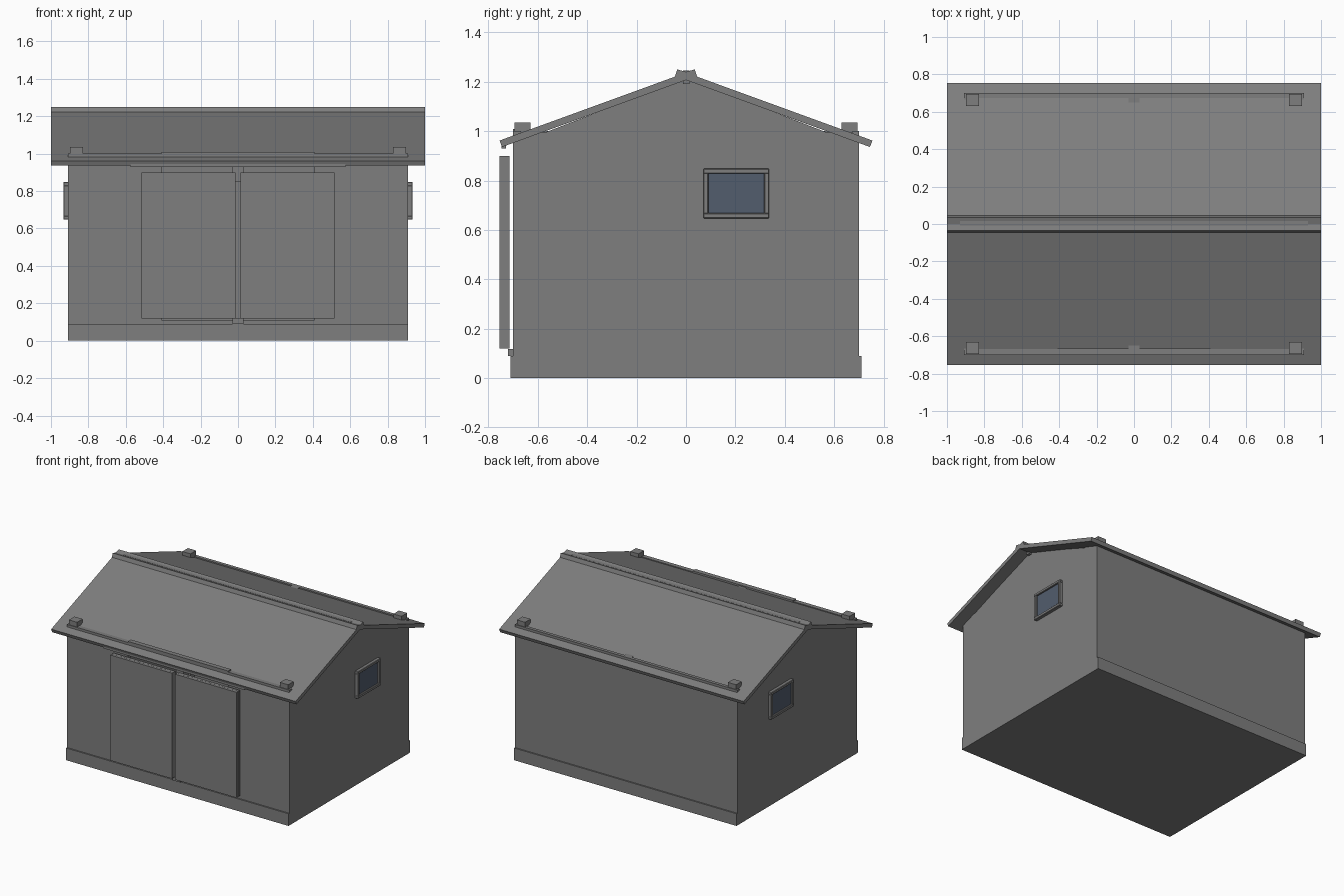
import bpy
import bmesh

cube = bpy.data.objects.get("Cube")
if cube:
    bpy.data.objects.remove(cube)


def material(name, rgb):
    m = bpy.data.materials.new(name)
    m.use_nodes = True
    m.diffuse_color = (*rgb, 1)
    m.node_tree.nodes["Principled BSDF"].inputs["Base Color"].default_value = (*rgb, 1)
    return m


GREY = material("plain grey", (0.21, 0.21, 0.21))
GLASS = material("blue grey glass", (0.085, 0.11, 0.155))


def prism(name, profile, x0, x1, mat=GREY):
    """Extrude a (y, z) profile along x."""
    bm = bmesh.new()
    face = bm.faces.new([bm.verts.new((x0, y, z)) for y, z in profile])
    new = bmesh.ops.extrude_face_region(bm, geom=[face])["geom"]
    bmesh.ops.translate(bm, vec=(x1 - x0, 0, 0),
                        verts=[v for v in new if isinstance(v, bmesh.types.BMVert)])
    bmesh.ops.recalc_face_normals(bm, faces=bm.faces)
    mesh = bpy.data.meshes.new(name)
    bm.to_mesh(mesh)
    bm.free()
    mesh.materials.append(mat)
    obj = bpy.data.objects.new(name, mesh)
    bpy.context.collection.objects.link(obj)
    return obj


def box(name, x, y, z, mat=GREY):
    """Box from (min, max) pairs."""
    return prism(name, [(y[0], z[0]), (y[1], z[0]), (y[1], z[1]), (y[0], z[1])],
                 x[0], x[1], mat)


def span(side, a, b):
    """Range mirrored to the given side."""
    return tuple(sorted((side * a, side * b)))


W = 0.91       # half width of the walls
FLOOR = 0.09   # top of the base slab
EAVE = 1.0     # top of the walls

# Base and long walls
box("base_slab", (-W, W), (-0.71, 0.71), (0, FLOOR))
box("back_wall", (-W, W), (0.675, 0.70), (FLOOR, EAVE))
box("door_header", (-0.41, 0.41), (-0.70, -0.665), (0.93, 1.008))
box("door_sill", (-0.41, 0.41), (-0.70, -0.665), (FLOOR, 0.11))
box("door_guide", (-0.03, 0.03), (-0.72, -0.70), (FLOOR, 0.118))
box("door_rail", (-0.575, 0.575), (-0.748, -0.73), (0.93, 0.945))
box("tie_beam", (-0.03, 0.03), (-0.68, 0.68), (0.85, EAVE))

for side, label in ((1, "left"), (-1, "right")):
    # Wall panels, gable and doors on each side
    box(label + "_front_wall", span(side, 0.41, W), (-0.70, -0.668), (FLOOR, EAVE))
    box(label + "_side_wall", span(side, W - 0.03, W), (-0.70, 0.675), (FLOOR, EAVE - 0.005))
    prism(label + "_gable", [(-0.57, EAVE - 0.005), (0.57, EAVE - 0.005), (0, 1.215)],
          side * (W - 0.03), side * W)
    for layer, y in (("outer", (-0.755, -0.736)), ("inner", (-0.735, -0.715))):
        box(f"{label}_door_{layer}", span(side, 0.0125, 0.517), y, (0.12, 0.90))

    # Corner posts that reach through the roof
    for end, y in (("front", (-0.695, -0.63)), ("back", (0.63, 0.695))):
        box(f"{label}_{end}_post", span(side, 0.83, 0.897), y, (FLOOR, 1.035))

    # Window: four frame bars around a pane
    def frame_bar(part, y, z):
        bar = box(f"{label}_window_{part}", span(side, W - 0.01, 0.934), y, z)
        bevel = bar.modifiers.new("soft_edge", "BEVEL")
        bevel.width = 0.003
        bevel.segments = 1

    frame_bar("bottom", (0.07, 0.337), (0.647, 0.668))
    frame_bar("top", (0.07, 0.337), (0.828, 0.848))
    frame_bar("front", (0.07, 0.091), (0.665, 0.831))
    frame_bar("back", (0.316, 0.337), (0.665, 0.831))
    box(label + "_window_pane", span(side, W, 0.922), (0.088, 0.319), (0.665, 0.831), GLASS)

# Roof slopes, mitred at the ridge
for side, label in ((1, "back"), (-1, "front")):
    prism(label + "_roof_slope",
          [(0, 1.207), (0, 1.237), (side * 0.755, 0.962), (side * 0.745, 0.936)], -1, 1)
    # Ridge cap half, tipped inward
    prism(label + "_ridge_cap",
          [(0, 1.215), (0, 1.24), (side * 0.035, 1.25), (side * 0.045, 1.222)], -1, 1)

box("ridge_beam", (-0.93, 0.93), (-0.012, 0.015), (1.19, 1.245))
